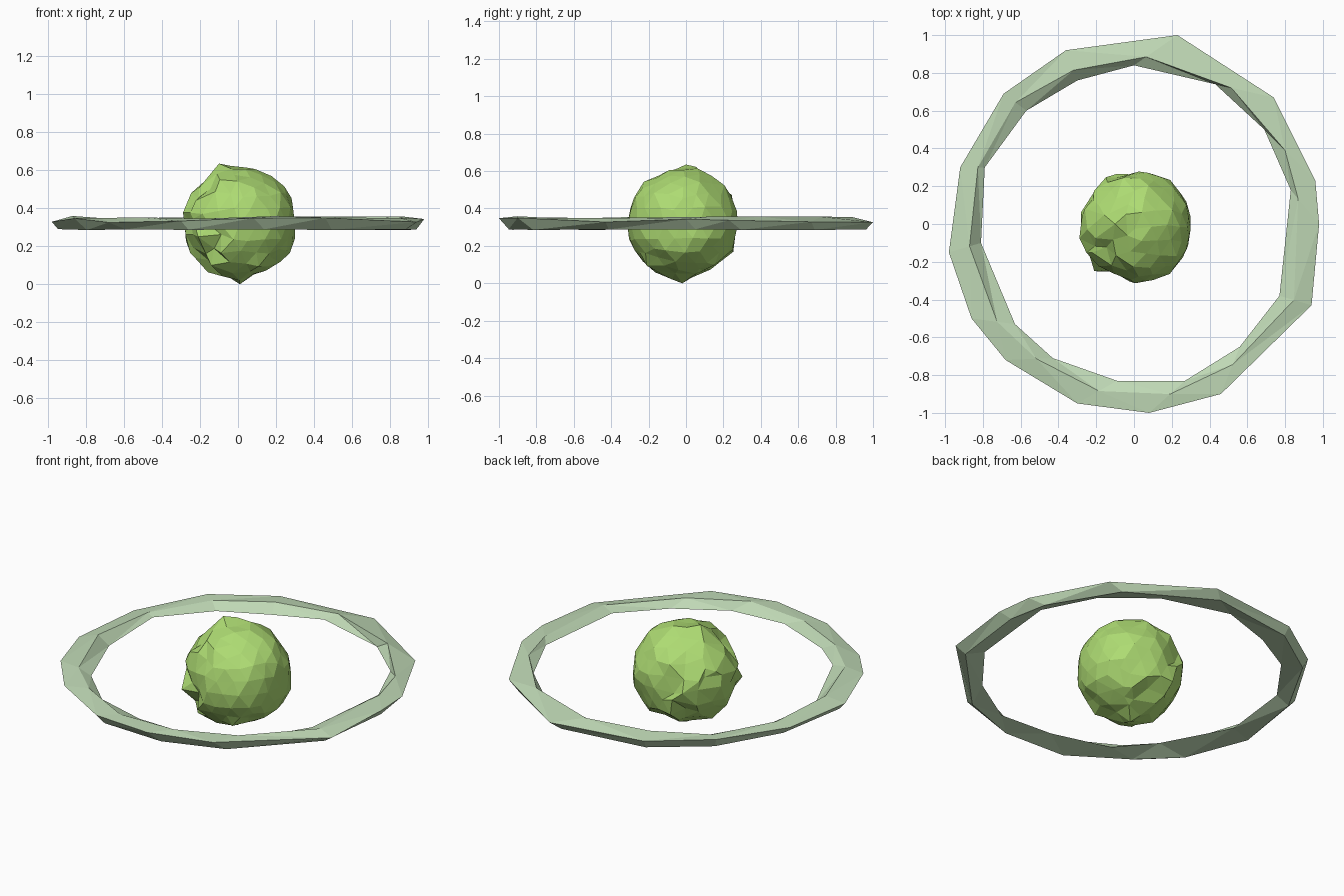
import bpy
import bmesh
import random
from mathutils import Vector

random.seed(7)

default_cube = bpy.data.objects.get("Cube")
if default_cube:
    bpy.data.objects.remove(default_cube, do_unlink=True)


def make_material(name, colour):
    material = bpy.data.materials.new(name)
    material.use_nodes = True
    material.diffuse_color = colour
    material.node_tree.nodes["Principled BSDF"].inputs["Base Color"].default_value = colour
    return material


def finish(bm, name, material):
    """Turn the mesh into a flat shaded object with outward normals."""
    bmesh.ops.recalc_face_normals(bm, faces=bm.faces[:])
    mesh = bpy.data.meshes.new(name)
    bm.to_mesh(mesh)
    bm.free()
    mesh.materials.append(material)
    part = bpy.data.objects.new(name, mesh)
    bpy.context.scene.collection.objects.link(part)
    return part


leaf_green = make_material("leaf green", (0.42, 0.71, 0.17, 1))
pale_green = make_material("pale sage green", (0.53, 0.70, 0.47, 1))

# Planet: a faceted ball, rougher on its right side, with pointed crags
centre = Vector((0.015, -0.015, 0.32))
radius = 0.295
crags = [Vector((-0.1, 0.0, 0.635)), Vector((-0.21, -0.25, 0.25)),
         Vector((0.01, -0.02, 0.0)), Vector((-0.26, 0.08, 0.42))]

bm = bmesh.new()
bmesh.ops.create_icosphere(bm, subdivisions=3, radius=radius)
for vert in bm.verts:
    normal = vert.co.normalized()
    rough = 0.026 if normal.x < -0.2 or normal.z < -0.6 else 0.011
    shift = Vector([random.uniform(-rough, rough) for axis in range(3)])
    vert.co = centre + normal * radius + shift
for crag in crags:
    nearest = min(bm.verts, key=lambda vert: (vert.co - crag).length)
    nearest.co = crag
finish(bm, "planet", leaf_green)

# Ring: an irregular band with a sloping inner wall and an undercut rim
outer_rim = [(0.98, 0), (0.96, 0.23), (0.74, 0.67), (0.23, 1), (-0.36, 0.92),
             (-0.69, 0.69), (-0.92, 0.3), (-0.98, -0.15), (-0.86, -0.5),
             (-0.68, -0.72), (-0.3, -0.95), (0.08, -1), (0.46, -0.9), (0.94, -0.43)]
inner_rim = [(0.83, 0.18), (0.69, 0.5), (0.43, 0.74), (0, 0.84), (-0.3, 0.76),
             (-0.57, 0.6), (-0.79, 0.3), (-0.81, -0.1), (-0.63, -0.53),
             (-0.43, -0.71), (-0.09, -0.83), (0.27, -0.83), (0.56, -0.65), (0.77, -0.38)]

bm = bmesh.new()
sections = []
for outer, inner in zip(outer_rim, inner_rim):
    out_edge, in_edge = Vector((*outer, 0)), Vector((*inner, 0))
    corners = [
        (out_edge, random.uniform(0.325, 0.35)),
        (in_edge.lerp(out_edge, random.uniform(0.2, 0.5)), random.uniform(0.345, 0.36)),
        (in_edge, random.uniform(0.295, 0.33)),
        (in_edge.lerp(out_edge, random.uniform(0.6, 0.85)), random.uniform(0.285, 0.295)),
    ]
    sections.append([bm.verts.new((spot.x, spot.y, height)) for spot, height in corners])

for index, section in enumerate(sections):
    following = sections[(index + 1) % len(sections)]
    for corner in range(len(section)):
        after = (corner + 1) % len(section)
        bm.faces.new((section[corner], section[after], following[after], following[corner]))
bmesh.ops.triangulate(bm, faces=bm.faces[:])
finish(bm, "ring", pale_green)
